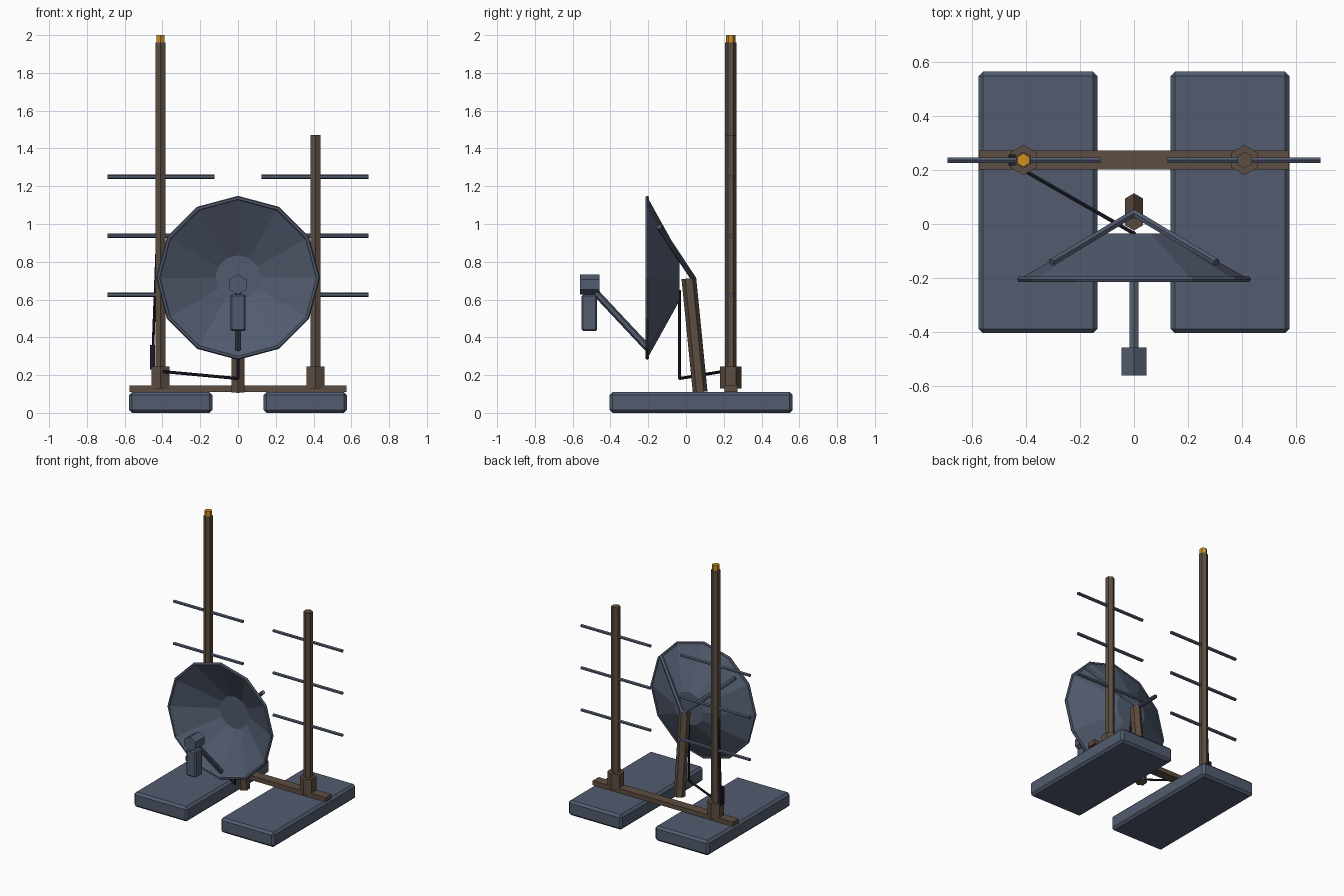
import bpy, bmesh
from math import pi
from mathutils import Vector, Matrix

cube = bpy.data.objects.get("Cube")
if cube:
    bpy.data.objects.remove(cube, do_unlink=True)


def material(name, rgb):
    m = bpy.data.materials.new(name)
    m.use_nodes = True
    m.diffuse_color = (*rgb, 1)
    m.node_tree.nodes["Principled BSDF"].inputs["Base Color"].default_value = (*rgb, 1)
    return m


SLATE = material("slate_metal", (0.085, 0.107, 0.16))
BROWN = material("rusty_brown", (0.11, 0.075, 0.052))
AMBER = material("amber_light", (0.62, 0.28, 0.015))
DARK = material("cable_black", (0.013, 0.011, 0.02))


def finish(name, bm, mat):
    bmesh.ops.recalc_face_normals(bm, faces=bm.faces)
    mesh = bpy.data.meshes.new(name)
    bm.to_mesh(mesh)
    bm.free()
    mesh.materials.append(mat)
    obj = bpy.data.objects.new(name, mesh)
    bpy.context.collection.objects.link(obj)
    return obj


def box(name, centre, size, mat, bevel=0):
    bm = bmesh.new()
    bmesh.ops.create_cube(bm, size=1, matrix=Matrix.Translation(centre) @ Matrix.Diagonal((*size, 1)))
    if bevel:
        bmesh.ops.bevel(bm, geom=bm.edges[:], offset=bevel, segments=1, affect='EDGES')
    return finish(name, bm, mat)


def axis_frame(start, end):
    """Frame midway between two points, z along the line, y as near up as possible."""
    a, b = Vector(start), Vector(end)
    z = (b - a).normalized()
    up = Vector((0, 1, 0)) if abs(z.z) > 0.9 else Vector((0, 0, 1))
    x = up.cross(z).normalized()
    rot = Matrix((x, z.cross(x), z)).transposed().to_4x4()
    return Matrix.Translation((a + b) / 2) @ rot, (b - a).length


def rod(name, start, end, radius, mat, sides=6):
    frame, length = axis_frame(start, end)
    bm = bmesh.new()
    bmesh.ops.create_cone(bm, cap_ends=True, segments=sides, radius1=radius,
                          radius2=radius, depth=length, matrix=frame)
    return finish(name, bm, mat)


# Base slabs, masts, sockets and cross rods on each side
MAST_X, MAST_Y = 0.41, 0.237
for side, s, top in (("right", -1, 1.96), ("left", 1, 1.47)):
    x = s * MAST_X
    box(side + "_base_slab", (s * 0.356, 0.08, 0.055), (0.44, 0.97, 0.11), SLATE, 0.016)
    rod(side + "_mast", (x, MAST_Y, 0.12), (x, MAST_Y, top), 0.031, BROWN)
    rod(side + "_mast_socket", (x, MAST_Y, 0.13), (x, MAST_Y, 0.245), 0.056, BROWN)
    for i, z in enumerate((0.625, 0.937, 1.25)):
        rod(f"{side}_antenna_rod_{i + 1}", (s * 0.125, MAST_Y, z), (s * 0.692, MAST_Y, z), 0.012, SLATE)
    rod(side + "_dish_strut", (0, 0.04, 0.71), (s * 0.305, -0.142, 0.985), 0.015, SLATE)

rod("mast_tip_light", (-MAST_X, MAST_Y, 1.95), (-MAST_X, MAST_Y, 2), 0.025, AMBER)
box("cross_beam", (0, 0.238, 0.128), (1.15, 0.07, 0.033), BROWN)
rod("dish_post", (0, 0.075, 0.11), (0, 0.015, 0.712), 0.039, BROWN)

# Dish: open frustum shell with a faceted rim
frame, depth = axis_frame((0, -0.203, 0.715), (0, -0.035, 0.715))
bm = bmesh.new()
bmesh.ops.create_cone(bm, cap_ends=True, segments=12, radius1=0.425, radius2=0.122,
                      depth=depth, matrix=frame)
mouth = min(bm.faces, key=lambda f: f.calc_center_median().y)
bmesh.ops.delete(bm, geom=[mouth], context='FACES_ONLY')
dish = finish("dish", bm, SLATE)
shell = dish.modifiers.new("thickness", 'SOLIDIFY')
shell.thickness = 0.008

bpy.ops.mesh.primitive_torus_add(major_segments=12, minor_segments=6, major_radius=0.422,
                                 minor_radius=0.012, location=(0, -0.205, 0.715),
                                 rotation=(pi / 2, 0, 0))
rim = bpy.context.object
rim.name = "dish_rim"
rim.data.materials.append(SLATE)
for p in rim.data.polygons:
    p.use_smooth = False

# Feed arm, receiver head and hanging receiver body
rod("feed_arm", (0, -0.2, 0.34), (0, -0.5, 0.66), 0.019, SLATE)
rod("feed_head", (0, -0.562, 0.68), (0, -0.457, 0.68), 0.053, SLATE)
box("receiver_body", (0, -0.512, 0.53), (0.082, 0.082, 0.195), SLATE, 0.009)

# Cables
path = [(0, -0.035, 0.65), (0, -0.035, 0.182), (-MAST_X, 0.2, 0.22)]
for i in range(2):
    rod(f"dish_cable_{i + 1}", path[i], path[i + 1], 0.008, DARK)
rod("mast_cable", (-0.425, MAST_Y, 1.0), (-0.452, MAST_Y, 0.3), 0.008, DARK)
box("cable_junction", (-0.453, MAST_Y, 0.295), (0.026, 0.04, 0.13), DARK)
